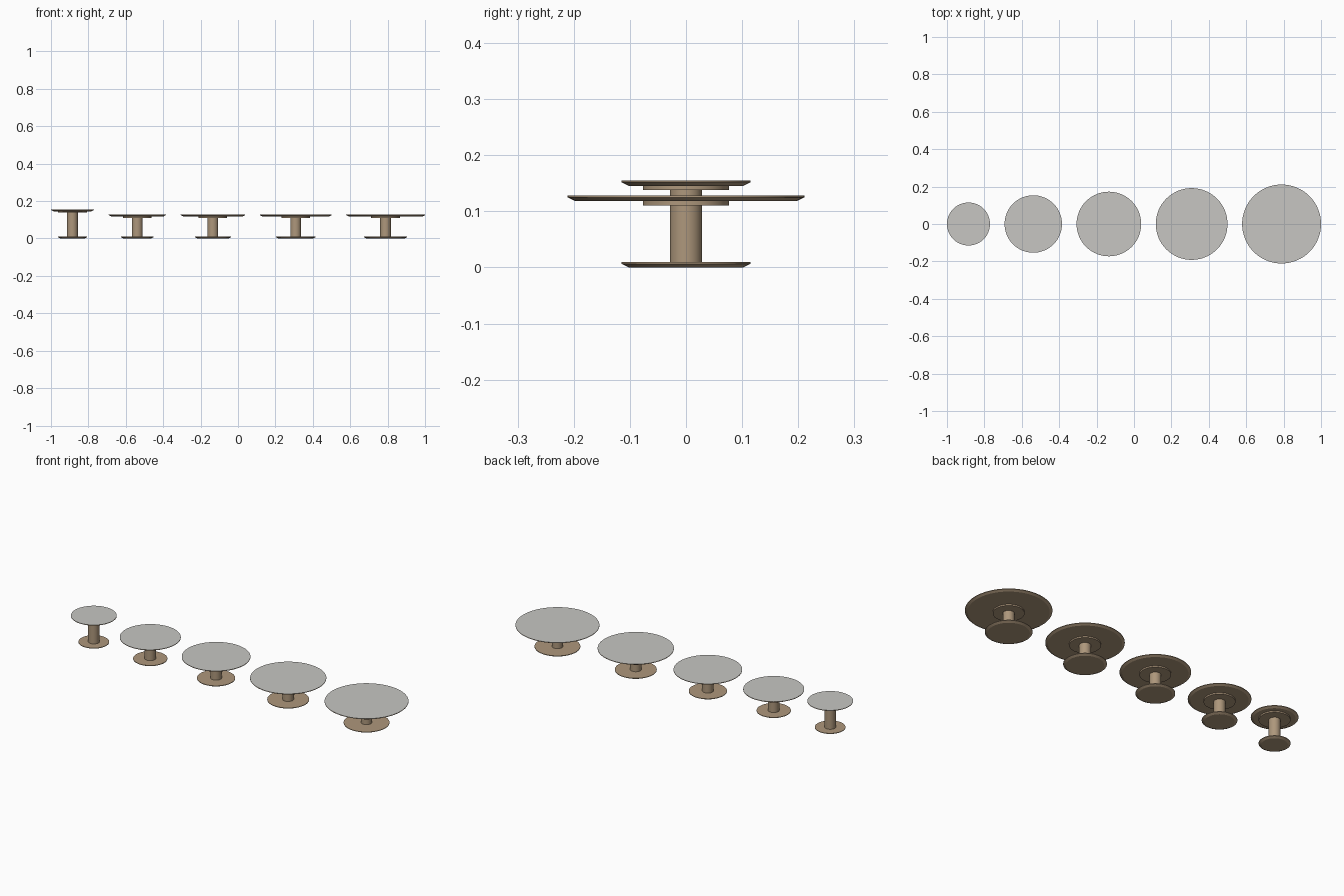
import bpy, bmesh, math

if "Cube" in bpy.data.objects:
    bpy.data.objects.remove(bpy.data.objects["Cube"])

SEGMENTS = 64


def material(name, rgb):
    m = bpy.data.materials.new(name)
    m.diffuse_color = (*rgb, 1.0)
    m.use_nodes = True
    m.node_tree.nodes["Principled BSDF"].inputs["Base Color"].default_value = m.diffuse_color
    return m


WOOD = material("tan wood", (0.42, 0.31, 0.20))
GREY = material("light grey laminate", (0.57, 0.565, 0.54))


def lathe(name, profile, x, top_material=None):
    """Closed solid of revolution from (radius, z) points, listed bottom to top."""
    bm = bmesh.new()
    rings = []
    for r, z in profile:
        rings.append([bm.verts.new((r * math.cos(2 * math.pi * i / SEGMENTS),
                                    r * math.sin(2 * math.pi * i / SEGMENTS), z))
                      for i in range(SEGMENTS)])
    for low, high in zip(rings, rings[1:]):
        for i in range(SEGMENTS):
            j = (i + 1) % SEGMENTS
            bm.faces.new((low[i], low[j], high[j], high[i]))
    bm.faces.new(list(reversed(rings[0])))
    top = bm.faces.new(rings[-1])
    mesh = bpy.data.meshes.new(name)
    mesh.materials.append(WOOD)
    if top_material:
        mesh.materials.append(top_material)
        top.material_index = 1
    bm.to_mesh(mesh)
    bm.free()
    obj = bpy.data.objects.new(name, mesh)
    obj.location.x = x
    bpy.context.collection.objects.link(obj)
    bpy.ops.object.select_all(action='DESELECT')
    obj.select_set(True)
    bpy.context.view_layer.objects.active = obj
    bpy.ops.object.shade_smooth_by_angle(angle=math.radians(25))
    return obj


def bevelled_disc(name, radius, z0, z1, x, top_material=None):
    """Disc with a thin upright lip and an undercut edge."""
    lathe(name, [(radius - 0.013, z0), (radius, z1 - 0.003), (radius, z1)],
          x, top_material)


# Table sizes: top radius, base radius, height
TABLES = [(0.115, 0.077, 0.155), (0.1535, 0.086, 0.128), (0.1727, 0.096, 0.128),
          (0.1918, 0.1055, 0.128), (0.211, 0.115, 0.128)]
GAP = (2 - 2 * sum(t[0] for t in TABLES)) / (len(TABLES) - 1)

x = -1.0
for n, (top_r, base_r, height) in enumerate(TABLES, 1):
    x += top_r
    under = height - 0.0096
    bevelled_disc(f"base_{n}", base_r, 0.0, 0.0096, x)
    lathe(f"column_{n}", [(0.0285, 0.0096), (0.0285, under - 0.0075)], x)
    lathe(f"mounting_plate_{n}", [(0.0767, under - 0.0075), (0.0767, under)], x)
    bevelled_disc(f"table_top_{n}", top_r, under, height, x, GREY)
    x += top_r + GAP
